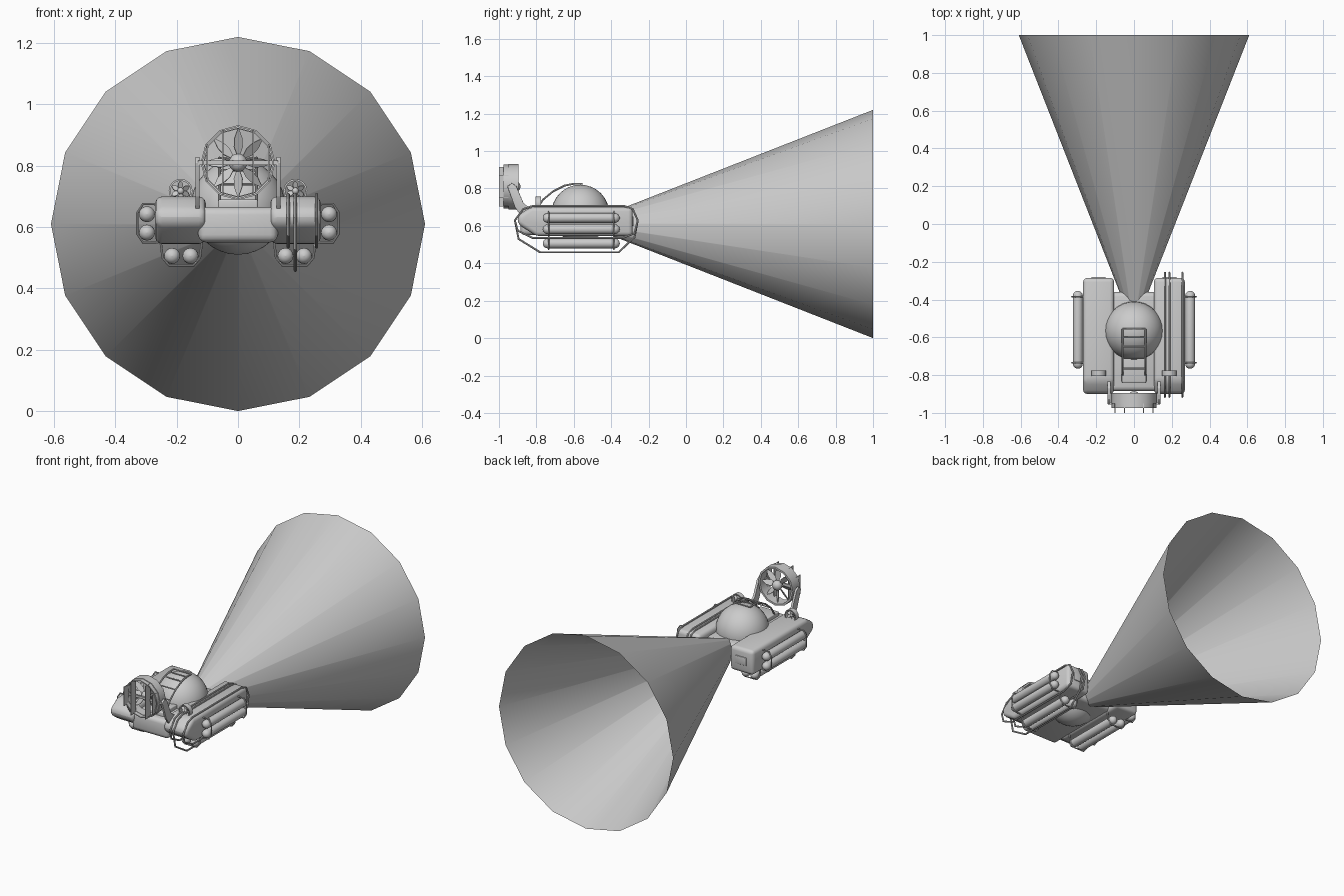
import bpy, bmesh
from math import sin, cos, pi, radians, sqrt
from mathutils import Matrix, Vector

if "Cube" in bpy.data.objects:
    bpy.data.objects.remove(bpy.data.objects["Cube"])


def finish(name, bm, smooth=True, angle=35):
    bmesh.ops.recalc_face_normals(bm, faces=bm.faces)
    me = bpy.data.meshes.new(name)
    bm.to_mesh(me)
    bm.free()
    ob = bpy.data.objects.new(name, me)
    bpy.context.collection.objects.link(ob)
    bpy.ops.object.select_all(action='DESELECT')
    bpy.context.view_layer.objects.active = ob
    ob.select_set(True)
    if smooth:
        bpy.ops.object.shade_smooth_by_angle(angle=radians(angle))
    return ob


def extrude_x(name, profile, x0, x1, bevel=0.0):
    """Extrude a (y, z) profile from x0 to x1 and round its edges."""
    bm = bmesh.new()
    a = [bm.verts.new((x0, y, z)) for y, z in profile]
    b = [bm.verts.new((x1, y, z)) for y, z in profile]
    n = len(a)
    bm.faces.new(a)
    bm.faces.new(b[::-1])
    for i in range(n):
        bm.faces.new((a[i], a[(i + 1) % n], b[(i + 1) % n], b[i]))
    if bevel:
        bmesh.ops.bevel(bm, geom=bm.edges[:], offset=bevel, segments=3,
                        profile=0.5, affect='EDGES', clamp_overlap=True)
    return finish(name, bm)


def box(name, x, y, z, bevel=0.0):
    return extrude_x(name, [(y[0], z[0]), (y[1], z[0]), (y[1], z[1]), (y[0], z[1])], x[0], x[1], bevel)


def sphere(name, c, r, seg=32, rings=16):
    bm = bmesh.new()
    bmesh.ops.create_uvsphere(bm, u_segments=seg, v_segments=rings, radius=r,
                              matrix=Matrix.Translation(c))
    return finish(name, bm)


def lathe_y(name, profile, c, n=16, closed=False):
    """Spin (radius, y) points about a y axis through c=(x, z)."""
    bm = bmesh.new()
    rings = [[bm.verts.new((c[0] + r * sin(2 * pi * i / n), y, c[1] + r * cos(2 * pi * i / n)))
              for i in range(n)] for r, y in profile]
    pairs = list(zip(rings, rings[1:]))
    if closed:
        pairs.append((rings[-1], rings[0]))
    for a, b in pairs:
        for i in range(n):
            j = (i + 1) % n
            bm.faces.new((a[i], a[j], b[j], b[i]))
    return finish(name, bm)


def band(name, c, ro, ri, y0, y1, n=12):
    return lathe_y(name, [(ro, y0), (ro, y1), (ri, y1), (ri, y0)], c, n, True)


def pipe(name, pts, r, cyclic=False):
    cu = bpy.data.curves.new(name, 'CURVE')
    cu.dimensions = '3D'
    cu.bevel_depth = r
    cu.bevel_resolution = 2
    cu.use_fill_caps = True
    sp = cu.splines.new('POLY')
    sp.points.add(len(pts) - 1)
    for p, q in zip(sp.points, pts):
        p.co = (*q, 1)
    sp.use_cyclic_u = cyclic
    ob = bpy.data.objects.new(name, cu)
    bpy.context.collection.objects.link(ob)
    bpy.ops.object.select_all(action='DESELECT')
    bpy.context.view_layer.objects.active = ob
    ob.select_set(True)
    bpy.ops.object.convert(target='MESH')
    bpy.ops.object.shade_smooth_by_angle(angle=radians(35))


def blades(name, c, y, r, count, w):
    """Leaf-shaped pitched blades around a y axis."""
    bm = bmesh.new()
    for k in range(count):
        rot = Matrix.Translation((c[0], y, c[1])) @ Matrix.Rotation(2 * pi * k / count, 4, 'Y')
        leaf = [(0, 0.1), (1, 0.45), (0.9, 0.7), (0, 1), (-0.9, 0.7), (-1, 0.45)]
        for d in (1,):
            bm.faces.new([bm.verts.new(rot @ Vector((u * w, u * w * 0.7, v * r))) for u, v in leaf])
    ob = finish(name, bm, False)
    m = ob.modifiers.new('thickness', 'SOLIDIFY')
    m.thickness = 0.003


# Light beam: open 16-sided cone starting inside the cabin
lathe_y("light_beam", [(0.012, -0.525), (0.61, 1.0)], (0, 0.61), 16)

# Cabin sphere and central hull
sphere("cabin", (0, -0.565, 0.665), 0.155)
box("central_hull", (-0.13, 0.13), (-0.885, -0.36), (0.55, 0.665), 0.025)
box("rear_pedestal", (-0.065, 0.065), (-0.84, -0.66), (0.65, 0.69), 0.006)

# Arched ladder over the cabin
arch = [(-0.80, 0.685), (-0.765, 0.74), (-0.71, 0.785), (-0.65, 0.815), (-0.60, 0.825), (-0.555, 0.825)]
for s in (-1, 1):
    pipe("ladder_rail", [(s * 0.06, y, z) for y, z in arch], 0.005)
for y, z in arch[1:]:
    pipe("ladder_rung", [(-0.06, y, z), (0.06, y, z)], 0.004)

# Pontoons with tapered ends, thrusters and tanks on both sides
pontoon = [(-0.90, 0.61), (-0.90, 0.655), (-0.83, 0.70), (-0.285, 0.70), (-0.285, 0.545), (-0.80, 0.545)]
for s in (-1, 1):
    extrude_x("pontoon", pontoon, s * 0.105, s * 0.27, 0.025)
    box("headlight_panel", sorted((s * 0.15, s * 0.225)), (-0.29, -0.28), (0.60, 0.65), 0.003)

    # Small thruster
    c = (s * 0.187, 0.718)
    band("thruster_ring", c, 0.039, 0.033, -0.805, -0.775, 16)
    blades("thruster_blades", c, -0.79, 0.034, 6, 0.008)
    sphere("thruster_hub", (c[0], -0.79, c[1]), 0.011, 12, 8)
    box("thruster_foot", (c[0] - 0.03, c[0] + 0.03), (-0.82, -0.76), (0.675, 0.69), 0.005)

    # Round-ended tanks: a pair outboard and a pair underneath
    for x, z in ((0.297, 0.642), (0.297, 0.582), (0.155, 0.506), (0.215, 0.506)):
        r = 0.026
        prof = [(max(r * sin(a * pi / 10), 0.0004), -0.74 - r * cos(a * pi / 10)) for a in range(6)]
        prof += [(max(r * cos(a * pi / 10), 0.0004), -0.38 + r * sin(a * pi / 10)) for a in range(6)]
        lathe_y("tank", prof, (s * x, z), 16)

    # Straps round each tank pair
    for y in (-0.735, -0.385):
        side = [(0.26, 0.675), (0.31, 0.675), (0.329, 0.645), (0.329, 0.579), (0.31, 0.55), (0.26, 0.55)]
        under = [(0.118, 0.55), (0.124, 0.50), (0.145, 0.475), (0.225, 0.475), (0.246, 0.50), (0.252, 0.55)]
        for pts in (side, under):
            pipe("tank_strap", [(s * x, y, z) for x, z in pts], 0.004)

    # Arms carrying the main propeller
    arm = [(-0.955, 0.81), (-0.93, 0.83), (-0.905, 0.81), (-0.87, 0.72), (-0.82, 0.685),
           (-0.82, 0.65), (-0.88, 0.65), (-0.915, 0.70)]
    extrude_x("propeller_arm", arm, s * 0.125, s * 0.139, 0.002)

# Guard rails round the right pontoon
shallow = [(-0.87, 0.69), (-0.82, 0.706), (-0.33, 0.706), (-0.285, 0.69), (-0.258, 0.63),
           (-0.275, 0.56), (-0.34, 0.535), (-0.82, 0.535), (-0.90, 0.575), (-0.915, 0.63)]
deep = shallow[:5] + [(-0.275, 0.54), (-0.36, 0.459), (-0.78, 0.459), (-0.895, 0.53), (-0.915, 0.63)]
for x, path in ((0.164, shallow), (0.187, deep), (0.256, shallow)):
    pipe("guard_rail", [(x, y, z) for y, z in path], 0.0055, True)

# Main propeller with shroud, hub and slatted guard
c = (0, 0.81)
band("propeller_shroud", c, 0.122, 0.11, -0.95, -0.895, 12)
blades("propeller_blades", c, -0.92, 0.115, 8, 0.014)
sphere("propeller_hub", (0, -0.915, 0.81), 0.03, 20, 12)
box("propeller_crossbar", (-0.13, 0.13), (-0.955, -0.945), (0.803, 0.817))
band("guard_ring", c, 0.118, 0.112, -0.975, -0.95, 12)
for x in (-0.1, -0.05, 0.05, 0.1):
    h = sqrt(0.117 ** 2 - x * x)
    box("guard_slat", (x - 0.002, x + 0.002), (-1.0, -0.95), (0.81 - h, 0.81 + h))
